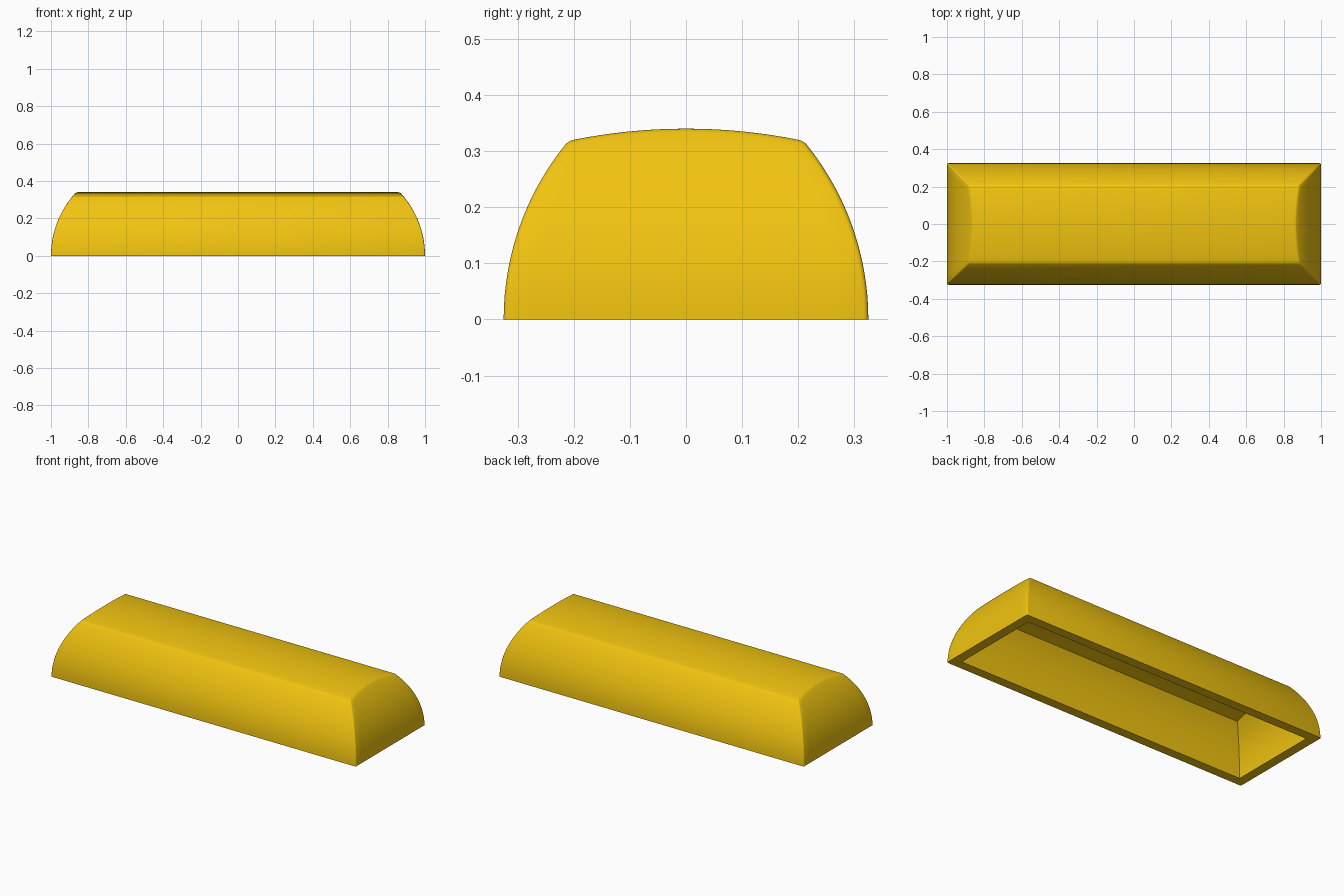
import bpy, bmesh, math

if "Cube" in bpy.data.objects:
    bpy.data.objects.remove(bpy.data.objects["Cube"])

ROWS, COLS = 14, 12          # divisions up the walls / across the arched roof
HALF_L, HALF_W = 1.0, 0.325  # footprint half sizes
WALL_R, ROOF_R = 0.497, 1.02 # bulge radii of walls and roof
TOP, THICK = 0.34, 0.055


def shell_rings(bm, inset):
    """Rings of vertices climbing the curved walls; each ring is two end columns."""
    r, roof_r = WALL_R - inset, ROOF_R - inset
    top = TOP - inset

    def bulge(z):
        return r - math.sqrt(r * r - z * z)

    def roof(y):
        return top - roof_r + math.sqrt(roof_r ** 2 - y * y)

    # Height at which the side walls meet the roof
    corner = top
    for _ in range(30):
        corner = roof(HALF_W - inset - bulge(corner))
    corner_y = HALF_W - inset - bulge(corner)

    rings = []
    for i in range(ROWS + 1):
        t = i / ROWS
        half_y = HALF_W - inset - bulge(t * corner)
        ring = []
        for sign in (1, -1):
            for j in range(COLS + 1):
                s = sign * (2 * j / COLS - 1)
                z = t * roof(corner_y * s)
                x = sign * (HALF_L - inset - bulge(z))
                ring.append(bm.verts.new((x, half_y * s, z)))
        rings.append(ring)
    return rings


def bridge(bm, a, b):
    n = len(a)
    for k in range(n):
        m = (k + 1) % n
        bm.faces.new((a[k], a[m], b[m], b[k]))


def skin(bm, rings):
    for a, b in zip(rings, rings[1:]):
        bridge(bm, a, b)
    # Arched roof joins the two end columns
    last, n = rings[-1], len(rings[-1])
    for j in range(COLS):
        bm.faces.new((last[j], last[j + 1], last[n - 2 - j], last[n - 1 - j]))


bm = bmesh.new()
outer, inner = shell_rings(bm, 0), shell_rings(bm, THICK)
skin(bm, outer)
skin(bm, inner)
bridge(bm, outer[0], inner[0])   # flat rim under the cover
bmesh.ops.recalc_face_normals(bm, faces=bm.faces)

# Slightly soften the outer ridges
outer_verts = {v for ring in outer for v in ring}
ridges = [e for e in bm.edges
          if all(v in outer_verts for v in e.verts)
          and all(f.normal.z > -0.9 for f in e.link_faces)
          and e.calc_face_angle(0) > math.radians(20)]
bmesh.ops.bevel(bm, geom=ridges, offset=0.008, segments=3, profile=0.5,
                affect='EDGES', clamp_overlap=True)

mesh = bpy.data.meshes.new("curved_cover")
bm.to_mesh(mesh)
bm.free()
cover = bpy.data.objects.new("curved_cover", mesh)
bpy.context.collection.objects.link(cover)

mat = bpy.data.materials.new("yellow")
mat.diffuse_color = (0.88, 0.55, 0.005, 1)
mat.use_nodes = True
mat.node_tree.nodes["Principled BSDF"].inputs["Base Color"].default_value = mat.diffuse_color
mesh.materials.append(mat)

bpy.context.view_layer.objects.active = cover
cover.select_set(True)
bpy.ops.object.shade_smooth_by_angle(angle=math.radians(35))
